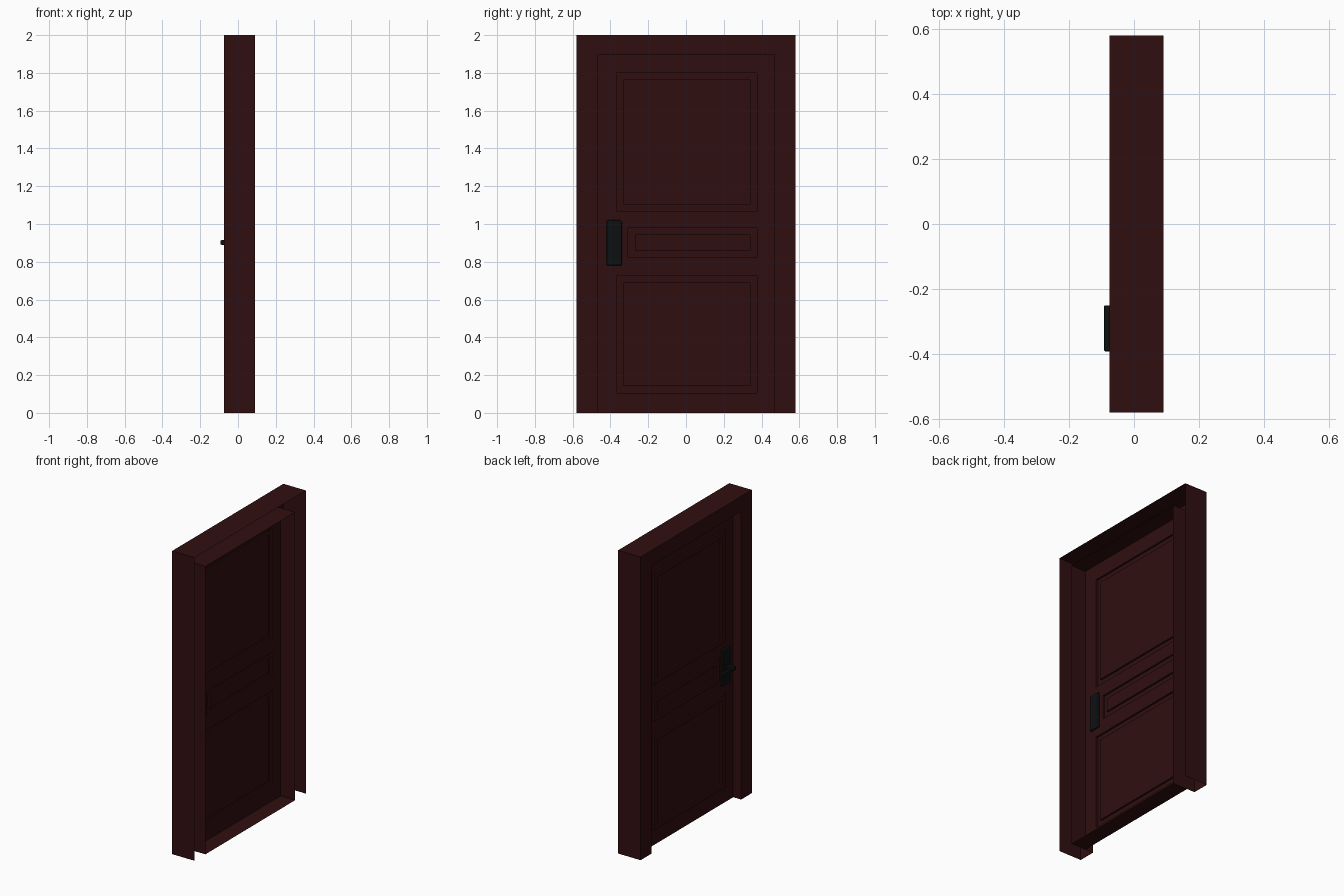
import bpy
import bmesh
from mathutils import Matrix, Vector

cube = bpy.data.objects.get("Cube")
if cube:
    bpy.data.objects.remove(cube)


def material(name, rgb, roughness):
    mat = bpy.data.materials.new(name)
    mat.use_nodes = True
    mat.diffuse_color = (*rgb, 1)
    bsdf = next(n for n in mat.node_tree.nodes if n.type == 'BSDF_PRINCIPLED')
    bsdf.inputs["Base Color"].default_value = (*rgb, 1)
    bsdf.inputs["Roughness"].default_value = roughness
    return mat


wood = material("dark red wood", (0.03, 0.0045, 0.005), 0.6)
metal = material("black metal", (0.004, 0.005, 0.0055), 0.5)


def finish(name, bm, mat):
    mesh = bpy.data.meshes.new(name)
    bm.to_mesh(mesh)
    bm.free()
    obj = bpy.data.objects.new(name, mesh)
    bpy.context.collection.objects.link(obj)
    mesh.materials.append(mat)
    return obj


def box(name, low, high, mat, bevel=0):
    low, high = Vector(low), Vector(high)
    bm = bmesh.new()
    bmesh.ops.create_cube(bm, size=1, matrix=Matrix.Translation((low + high) / 2)
                          @ Matrix.Diagonal((*(high - low), 1)))
    obj = finish(name, bm, mat)
    if bevel:
        mod = obj.modifiers.new("Bevel", 'BEVEL')
        mod.width = bevel
        mod.segments = 2
    return obj


FACE, BACK, LEAF = -0.075, 0.09, -0.017
HALF, TOP = 0.58, 2.0
INNER, INNER_TOP = 0.468, 1.9

# Door casing: a channel open at the back, swept over both jambs and the head
bm = bmesh.new()
rows = []
for half, top, x in ((HALF, TOP, BACK), (HALF, TOP, FACE),
                     (INNER, INNER_TOP, FACE), (INNER, INNER_TOP, BACK)):
    path = ((-half, 0), (-half, top), (half, top), (half, 0))
    rows.append([bm.verts.new((x, y, z)) for y, z in path])
for a, b in zip(rows, rows[1:]):
    for i in range(3):
        bm.faces.new((a[i], a[i + 1], b[i + 1], b[i]))
bmesh.ops.recalc_face_normals(bm, faces=bm.faces)
finish("door_casing", bm, wood)

# Sill: a thin sheet behind the leaf
bm = bmesh.new()
bm.faces.new([bm.verts.new(p) for p in ((LEAF, -INNER, 0), (BACK, -INNER, 0),
                                        (BACK, INNER, 0), (LEAF, INNER, 0))])
finish("door_sill", bm, wood)

# Door leaf: a sheet cut along the panel borders, with raised moulding rings
BORDER, RAISE = 0.036, 0.012
panels = [(-0.368, 0.377, 1.066, 1.8),
          (-0.306, 0.377, 0.822, 0.98),
          (-0.368, 0.377, 0.106, 0.726)]
ys, zs = {-INNER, INNER}, {0, INNER_TOP}
for y0, y1, z0, z1 in panels:
    ys |= {y0, y0 + BORDER, y1 - BORDER, y1}
    zs |= {z0, z0 + BORDER, z1 - BORDER, z1}
ys, zs = sorted(ys), sorted(zs)


def in_moulding(p):
    for y0, y1, z0, z1 in panels:
        depth = min(p.y - y0, y1 - p.y, p.z - z0, z1 - p.z)
        if 0 < depth < BORDER:
            return True
    return False


bm = bmesh.new()
grid = [[bm.verts.new((LEAF, y, z)) for z in zs] for y in ys]
for i in range(len(ys) - 1):
    for j in range(len(zs) - 1):
        bm.faces.new((grid[i][j], grid[i][j + 1], grid[i + 1][j + 1], grid[i + 1][j]))
ring = [f for f in bm.faces if in_moulding(f.calc_center_median())]
raised = bmesh.ops.extrude_face_region(bm, geom=ring)["geom"]
bmesh.ops.translate(bm, vec=(-RAISE, 0, 0),
                    verts=[v for v in raised if isinstance(v, bmesh.types.BMVert)])
old = [f for f in ring if f.is_valid]
if old:
    bmesh.ops.delete(bm, geom=old, context='FACES')
finish("door_leaf", bm, wood)

# Handle: plate through the leaf, stem and lever on the face side
box("handle_plate", (-0.033, -0.42, 0.78), (-0.008, -0.34, 1.02), metal, 0.006)
box("handle_stem", (-0.08, -0.392, 0.89), (-0.03, -0.368, 0.914), metal, 0.004)
box("handle_lever", (-0.092, -0.392, 0.89), (-0.073, -0.25, 0.914), metal, 0.004)
